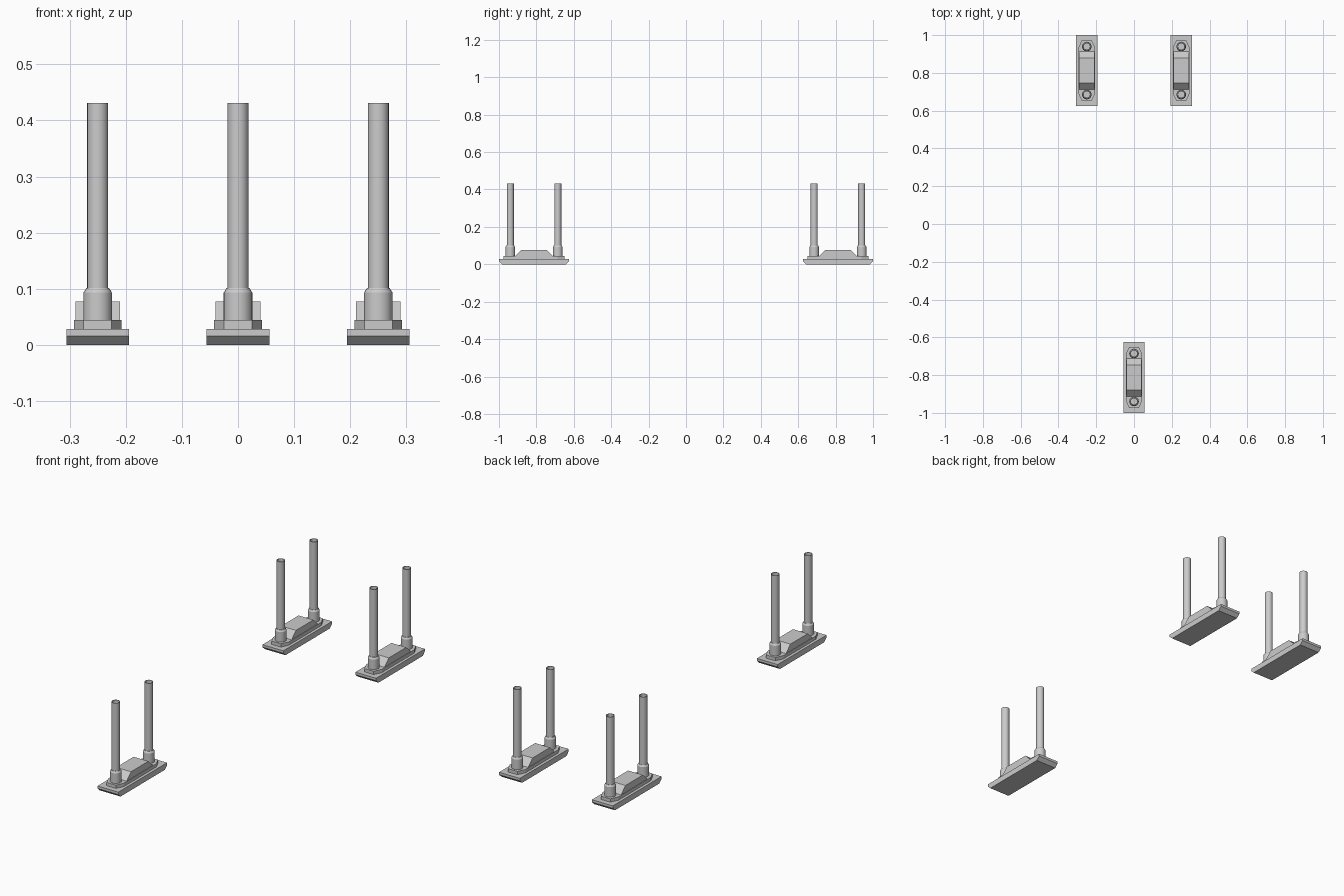
import bpy, bmesh, math

if "Cube" in bpy.data.objects:
    bpy.data.objects.remove(bpy.data.objects["Cube"])


def make_object(name, bm, location, smooth=False):
    bmesh.ops.recalc_face_normals(bm, faces=bm.faces)
    mesh = bpy.data.meshes.new(name)
    bm.to_mesh(mesh)
    bm.free()
    obj = bpy.data.objects.new(name, mesh)
    bpy.context.collection.objects.link(obj)
    obj.location = location
    if smooth:
        bpy.ops.object.select_all(action='DESELECT')
        obj.select_set(True)
        bpy.context.view_layer.objects.active = obj
        bpy.ops.object.shade_smooth_by_angle(angle=math.radians(30))
    return obj


def extrude_outline(name, points, offset, location):
    """Closed outline pushed along an offset vector into a solid."""
    bm = bmesh.new()
    face = bm.faces.new([bm.verts.new(p) for p in points])
    result = bmesh.ops.extrude_face_region(bm, geom=[face], use_keep_orig=True)
    moved = [g for g in result["geom"] if isinstance(g, bmesh.types.BMVert)]
    bmesh.ops.translate(bm, verts=moved, vec=offset)
    return make_object(name, bm, location)


def side_profile(name, half_profile, half_width, location):
    """Mirrored (y, z) profile extruded across x."""
    yz = half_profile + [(-y, z) for y, z in reversed(half_profile)]
    return extrude_outline(name, [(-half_width, y, z) for y, z in yz],
                           (2 * half_width, 0, 0), location)


def lathe(name, profile, location, sides=24):
    """(radius, z) profile spun around z."""
    bm = bmesh.new()
    rings = [[bm.verts.new((r * math.cos(2 * math.pi * i / sides),
                            r * math.sin(2 * math.pi * i / sides), z))
              for i in range(sides)] for r, z in profile]
    for low, high in zip(rings, rings[1:]):
        for i in range(sides):
            j = (i + 1) % sides
            bm.faces.new((low[i], low[j], high[j], high[i]))
    bm.faces.new(rings[0])
    bm.faces.new(rings[-1])
    return make_object(name, bm, location, smooth=True)


CENTER_Y = 0.8125
POST_Y = 0.127

# elongated octagon under the posts
PLATE = [(0.025, 0.162), (0.0425, 0.125), (0.0425, -0.125), (0.025, -0.162),
         (-0.025, -0.162), (-0.0425, -0.125), (-0.0425, 0.125), (-0.025, 0.162)]

for label, x, y in (("front", 0, -CENTER_Y),
                    ("back_left", -0.25, CENTER_Y),
                    ("back_right", 0.25, CENTER_Y)):
    at = (x, y, 0)
    # foot pad with undercut ends
    side_profile(label + "_foot_pad",
                 [(0.17, 0), (0.1875, 0.016), (0.1875, 0.028)], 0.056, at)
    # mounting plate
    extrude_outline(label + "_mounting_plate",
                    [(px, py, 0.027) for px, py in PLATE], (0, 0, 0.017), at)
    # sloped centre block
    side_profile(label + "_centre_block",
                 [(0.102, 0.043), (0.067, 0.077)], 0.04, at)
    # collars and posts, each post with a shallow open top
    for end, sign in (("near", -1), ("far", 1)):
        post_at = (x, y + sign * POST_Y, 0)
        lathe(f"{label}_{end}_collar",
              [(0.0255, 0.043), (0.0255, 0.093), (0.0205, 0.101)], post_at)
        lathe(f"{label}_{end}_post",
              [(0.0187, 0.09), (0.0187, 0.431), (0.0165, 0.431), (0.0165, 0.12)], post_at)
